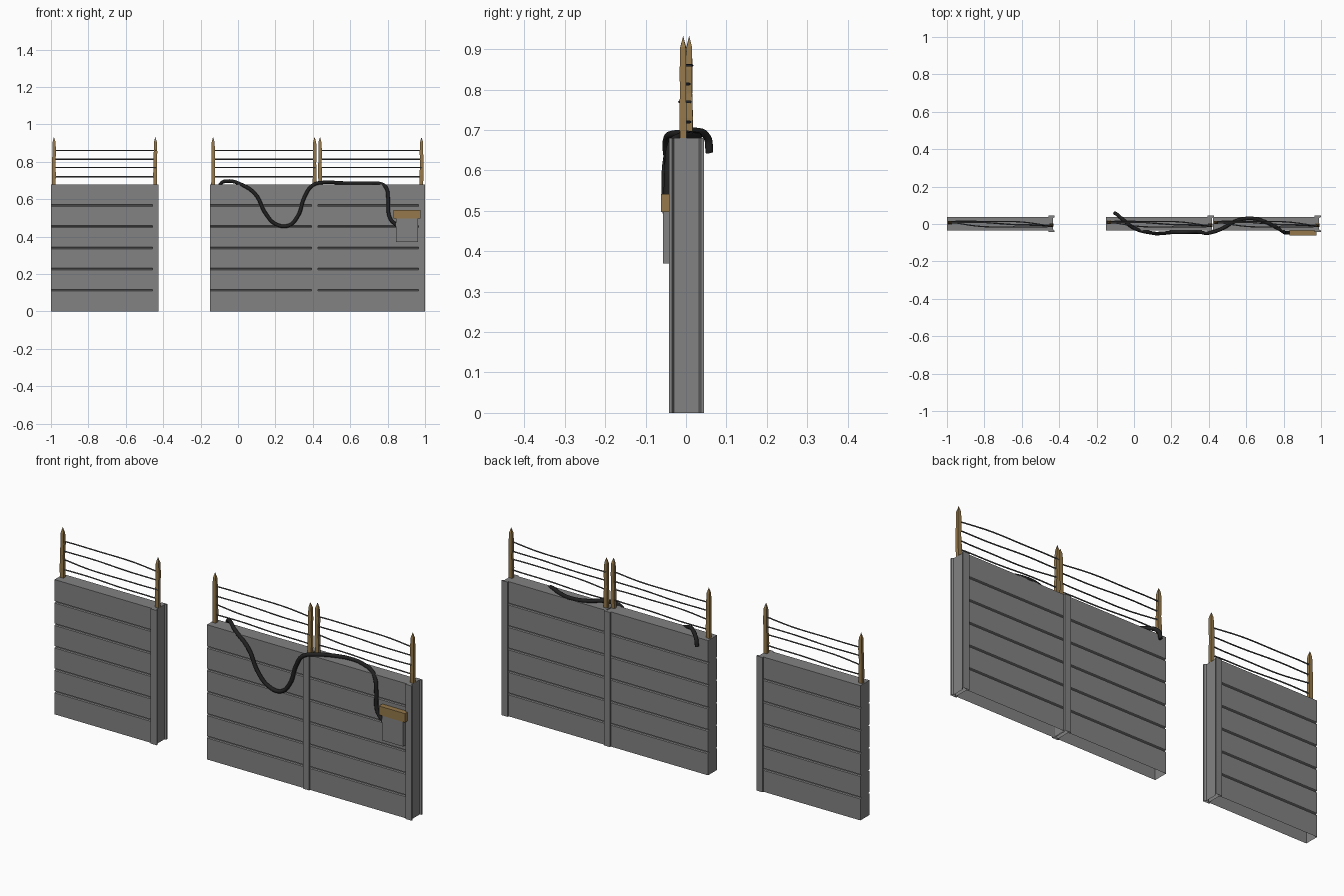
import bpy, bmesh, math, random

if "Cube" in bpy.data.objects:
    bpy.data.objects.remove(bpy.data.objects["Cube"])

random.seed(4)


def material(name, rgb):
    m = bpy.data.materials.new(name)
    m.diffuse_color = (*rgb, 1)
    m.use_nodes = True
    m.node_tree.nodes["Principled BSDF"].inputs["Base Color"].default_value = m.diffuse_color
    return m


CONCRETE = material("concrete", (0.225, 0.225, 0.225))
WOOD = material("wood", (0.30, 0.19, 0.07))
RUBBER = material("rubber", (0.015, 0.015, 0.015))
WIRE = material("wire", (0.09, 0.09, 0.09))


def finish(name, bm, mat, open_base=False):
    bmesh.ops.recalc_face_normals(bm, faces=bm.faces)
    if open_base:
        base = [f for f in bm.faces if all(v.co.z < 1e-5 for v in f.verts)]
        bmesh.ops.delete(bm, geom=base, context="FACES_ONLY")
    me = bpy.data.meshes.new(name)
    bm.to_mesh(me)
    bm.free()
    me.materials.append(mat)
    ob = bpy.data.objects.new(name, me)
    bpy.context.collection.objects.link(ob)
    return ob


def extrude(name, points, direction, mat, open_base=False):
    bm = bmesh.new()
    face = bm.faces.new([bm.verts.new(p) for p in points])
    new = bmesh.ops.extrude_face_region(bm, geom=[face], use_keep_orig=True)
    verts = [g for g in new["geom"] if isinstance(g, bmesh.types.BMVert)]
    bmesh.ops.translate(bm, vec=direction, verts=verts)
    return finish(name, bm, mat, open_base)


def box(name, x, y, z, mat):
    pts = [(x[0], y[0], z[0]), (x[1], y[0], z[0]), (x[1], y[1], z[0]), (x[0], y[1], z[0])]
    return extrude(name, pts, (0, 0, z[1] - z[0]), mat)


def tube(name, points, radius, mat, resolution, sides):
    cu = bpy.data.curves.new(name, "CURVE")
    cu.dimensions = "3D"
    cu.bevel_depth = radius
    cu.bevel_resolution = sides
    cu.resolution_u = resolution
    cu.use_fill_caps = True
    sp = cu.splines.new("BEZIER")
    sp.bezier_points.add(len(points) - 1)
    for bp, p in zip(sp.bezier_points, points):
        bp.co = p
        bp.handle_left_type = bp.handle_right_type = "AUTO"
    cu.materials.append(mat)
    ob = bpy.data.objects.new(name, cu)
    bpy.context.collection.objects.link(ob)
    bpy.ops.object.select_all(action="DESELECT")
    ob.select_set(True)
    bpy.context.view_layer.objects.active = ob
    bpy.ops.object.convert(target="MESH")
    bpy.ops.object.shade_smooth_by_angle(angle=math.radians(65))


H = 0.68
FRONT, BACK = -0.035, 0.037


def panel(x0):
    # six stacked slabs with V grooves between them on both faces
    side = [(FRONT, 0)]
    groove, depth = 0.005, 0.006
    for i in range(1, 6):
        z = H * i / 6
        side += [(FRONT, z - groove), (FRONT + depth, z - 0.002),
                 (FRONT + depth, z + 0.002), (FRONT, z + groove)]
    side.append((FRONT, H))
    mid = FRONT + BACK
    outline = side + [(mid - y, z) for y, z in reversed(side)]
    extrude("concrete_panel", [(x0, y, z) for y, z in outline], (0.552, 0, 0), CONCRETE, True)


def post(x0):
    # H-section post with a slot on either side
    a, b, c, d = x0 + 0.542, x0 + 0.550, x0 + 0.567, x0 + 0.576
    f, k = -0.042, 0.0445
    h = [(a, f), (d, f), (d, FRONT), (c, FRONT + 0.005), (c, BACK - 0.005), (d, BACK),
         (d, k), (a, k), (a, BACK), (b, BACK - 0.005), (b, FRONT + 0.005), (a, FRONT)]
    extrude("concrete_post", [(x, y, 0) for x, y in h], (0, 0, H), CONCRETE, True)


def stake(x, y):
    # hand-cut stake: wobbly square rings closed by a point
    bm = bmesh.new()
    rings = []
    for z, r in [(0.679, 0.0095), (0.73, 0.0105), (0.79, 0.009), (0.85, 0.0095), (0.905, 0.008)]:
        cx, cy = x + random.uniform(-.0015, .0015), y + random.uniform(-.001, .001)
        rings.append([bm.verts.new((cx + sx * r, cy + sy * r * 0.85, z))
                      for sx, sy in ((-1, -1), (1, -1), (1, 1), (-1, 1))])
    tip = bm.verts.new((x, y, 0.933))
    bm.faces.new(rings[0])
    for i in range(4):
        j = (i + 1) % 4
        for lo, hi in zip(rings, rings[1:]):
            bm.faces.new((lo[i], lo[j], hi[j], hi[i]))
        bm.faces.new((rings[-1][i], rings[-1][j], tip))
    finish("wooden_stake", bm, WOOD)


def wires(x0):
    # four strands that wander sideways between the stakes
    for z, bow in [(0.72, 0.003), (0.77, -0.017), (0.814, 0.002), (0.86, 0.015)]:
        pts = []
        for i in range(9):
            t = i / 8
            y = 0.010 - 0.020 * t + bow * math.sin(math.pi * t) + 0.003 * math.sin(9 * t + z * 60)
            pts.append((x0 + 0.012 + 0.550 * t, y, z))
        tube("fence_wire", pts, 0.0032, WIRE, 2, 2)


for x0 in (-1.0, -0.149, 0.423):
    panel(x0)
    post(x0)
    stake(x0 + 0.016, 0.008)
    stake(x0 + 0.558, -0.007)
    wires(x0)

# cable draped over the wall
tube("draped_cable", [
    (-0.102, 0.058, 0.645), (-0.092, 0.052, 0.683), (-0.055, 0.020, 0.697), (0.0, -0.022, 0.686),
    (0.09, -0.047, 0.63), (0.15, -0.050, 0.52), (0.2, -0.045, 0.468), (0.27, -0.044, 0.459),
    (0.32, -0.043, 0.51), (0.355, -0.044, 0.61), (0.40, -0.048, 0.675), (0.46, -0.030, 0.690),
    (0.55, 0.018, 0.687), (0.63, 0.030, 0.685), (0.70, 0.012, 0.685), (0.755, -0.015, 0.684),
    (0.79, -0.036, 0.665), (0.803, -0.044, 0.60), (0.812, -0.046, 0.50), (0.85, -0.047, 0.458),
], 0.0095, RUBBER, 6, 4)

# wall-mounted box with a timber lid
box("junction_box", (0.845, 0.962), (-0.057, -0.033), (0.370, 0.500), CONCRETE)
box("box_lid", (0.831, 0.976), (-0.062, -0.033), (0.497, 0.542), WOOD)
